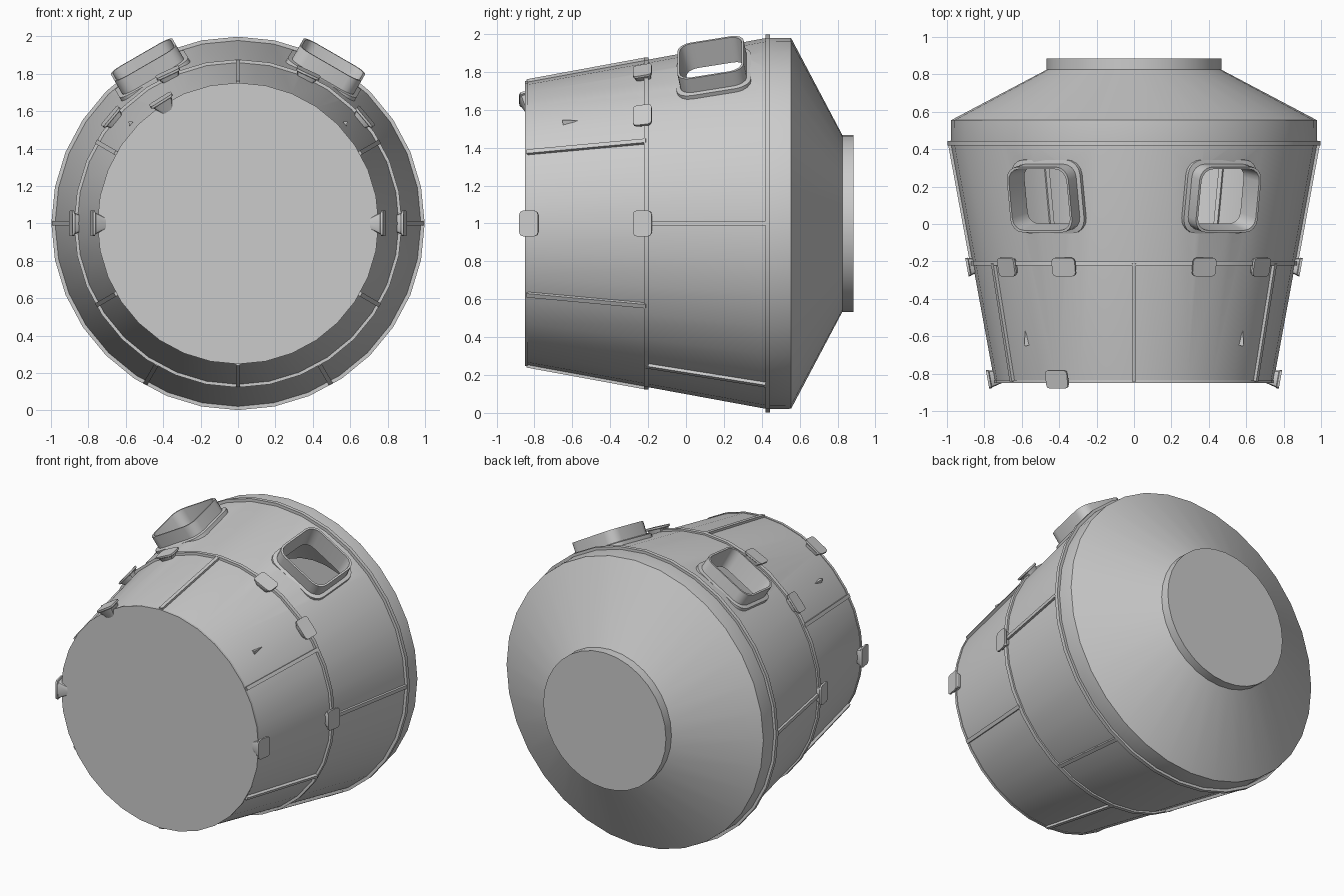
import bpy, bmesh, math
from mathutils import Matrix, Vector

if "Cube" in bpy.data.objects:
    bpy.data.objects.remove(bpy.data.objects["Cube"], do_unlink=True)

grey = bpy.data.materials.new("hull grey")
grey.use_nodes = True
COLOUR = (0.6, 0.6, 0.6, 1)
grey.diffuse_color = COLOUR
grey.node_tree.nodes["Principled BSDF"].inputs["Base Color"].default_value = COLOUR

SIDES, SLOPE, FRONT = 32, 0.184, -0.85


def hull_radius(y):
    return 0.745 + (y - FRONT) * SLOPE


def finish(name, bm, smooth=True):
    bmesh.ops.recalc_face_normals(bm, faces=bm.faces[:])
    mesh = bpy.data.meshes.new(name)
    bm.to_mesh(mesh)
    bm.free()
    mesh.materials.append(grey)
    obj = bpy.data.objects.new(name, mesh)
    bpy.context.collection.objects.link(obj)
    if smooth:
        bpy.ops.object.select_all(action="DESELECT")
        obj.select_set(True)
        bpy.context.view_layer.objects.active = obj
        bpy.ops.object.shade_smooth_by_angle(angle=math.radians(30))
    return obj


def skin(name, loops, hollow=False, smooth=True):
    """Join loops of points with quads; hollow wraps last to first, else both ends are capped."""
    bm = bmesh.new()
    rings = [[bm.verts.new(p) for p in loop] for loop in loops]
    pairs = list(zip(rings, rings[1:]))
    if hollow:
        pairs.append((rings[-1], rings[0]))
    else:
        bm.faces.new(rings[0])
        bm.faces.new(rings[-1])
    for a, b in pairs:
        for i in range(len(a)):
            j = (i + 1) % len(a)
            bm.faces.new((a[i], a[j], b[j], b[i]))
    return finish(name, bm, smooth)


def circle(y, r):
    angles = [math.tau * i / SIDES for i in range(SIDES)]
    return [(r * math.cos(a), y, 1 + r * math.sin(a)) for a in angles]


def on_hull(degrees, y):
    """Frame on the cone: x around it, y along it, z outward."""
    a = math.radians(degrees)
    out = Vector((math.cos(a), 0, math.sin(a)))
    along = Vector((0, 1, 0)) + out * SLOPE
    along.normalize()
    normal = (out - Vector((0, SLOPE, 0))).normalized()
    around = along.cross(normal)
    m = Matrix((around, along, normal)).transposed().to_4x4()
    m.translation = Vector((0, y, 1)) + out * hull_radius(y)
    return m


def rounded(m, wx, wy, corner, h, steps=4):
    """Rounded rectangle of half sizes wx, wy at height h."""
    pts = []
    for q, (sx, sy) in enumerate([(1, 1), (-1, 1), (-1, -1), (1, -1)]):
        for k in range(steps + 1):
            a = math.pi / 2 * (q + k / steps)
            pts.append(m @ Vector((sx * (wx - corner) + corner * math.cos(a),
                                   sy * (wy - corner) + corner * math.sin(a), h)))
    return pts


# Hollow pressure hull with sloped rear and docking end
profile = [(FRONT, 0.745), (0.43, 0.98), (0.555, 0.978), (0.825, 0.467), (0.885, 0.467)]
hull = skin("hull", [circle(y, r) for y, r in profile])
shell = hull.modifiers.new("shell", "SOLIDIFY")
shell.thickness = 0.015
shell.offset = -1

# Window openings and raised frames
for side, angle in (("left", 60), ("right", 120)):
    m = on_hull(angle, 0.145)
    cutter = skin(side + "_window_cutter",
                  [rounded(m, 0.175, 0.17, 0.07, h) for h in (-0.2, 0.2)], smooth=False)
    cutter.hide_render = True
    cutter.hide_viewport = True
    cut = hull.modifiers.new(side + "_opening", "BOOLEAN")
    cut.object = cutter
    cut.solver = "EXACT"
    sections = [(0.212, 0.2, 0.08, -0.06), (0.212, 0.2, 0.08, -0.005),
                (0.19, 0.178, 0.07, 0.0), (0.19, 0.178, 0.07, 0.085),
                (0.178, 0.166, 0.065, 0.085), (0.165, 0.155, 0.06, -0.06)]
    skin(side + "_window_frame", [rounded(m, *s) for s in sections], hollow=True)

# Hoops around the hull
for name, y, half, r in (("front_hoop", -0.842, 0.008, 0.752),
                         ("middle_hoop", -0.21, 0.0125, 0.877),
                         ("rear_hoop", 0.432, 0.0125, 0.998)):
    skin(name, [circle(y - half, r - 0.03), circle(y - half, r),
                circle(y + half, r), circle(y + half, r - 0.03)], hollow=True)


# Lengthwise ribs
def rib(name, angle, y0, y1):
    m = on_hull(angle, (y0 + y1) / 2)
    half = (y1 - y0) / 2 * math.hypot(1, SLOPE)
    skin(name, [rounded(m, 0.012, half, 0.001, h, 1) for h in (-0.03, 0.014)], smooth=False)


for angle in range(30, 360, 60):
    rib("front_rib_%d" % angle, angle, -0.84, -0.21)
for angle in (0, 180, 240, 300):
    rib("rear_rib_%d" % angle, angle, -0.21, 0.43)

# Flared clips sitting on the hoops
clips = [(a, -0.225) for a in (0, 40, 65, 115, 140, 180)]
clips += [(a, -0.825) for a in (0, 122, 180)]
for i, (angle, y) in enumerate(clips):
    m = on_hull(angle, y)
    sections = [(0.025, 0.03, 0.01, -0.05), (0.058, 0.046, 0.018, 0.018),
                (0.068, 0.05, 0.02, 0.022), (0.068, 0.05, 0.02, 0.034)]
    skin("clip_%d" % (i + 1), [rounded(m, *s, 2) for s in sections])

# Small pointed thruster fins
for side, angle in (("left", 43), ("right", 137)):
    m = on_hull(angle, -0.61)
    bm = bmesh.new()
    tri = [bm.verts.new(m @ Vector(p)) for p in
           [(-0.02, -0.04, -0.01), (0.02, -0.04, -0.01), (0, -0.04, 0.02), (0, 0.04, 0)]]
    for skip in range(4):
        bm.faces.new([v for k, v in enumerate(tri) if k != skip])
    finish(side + "_fin", bm, smooth=False)
